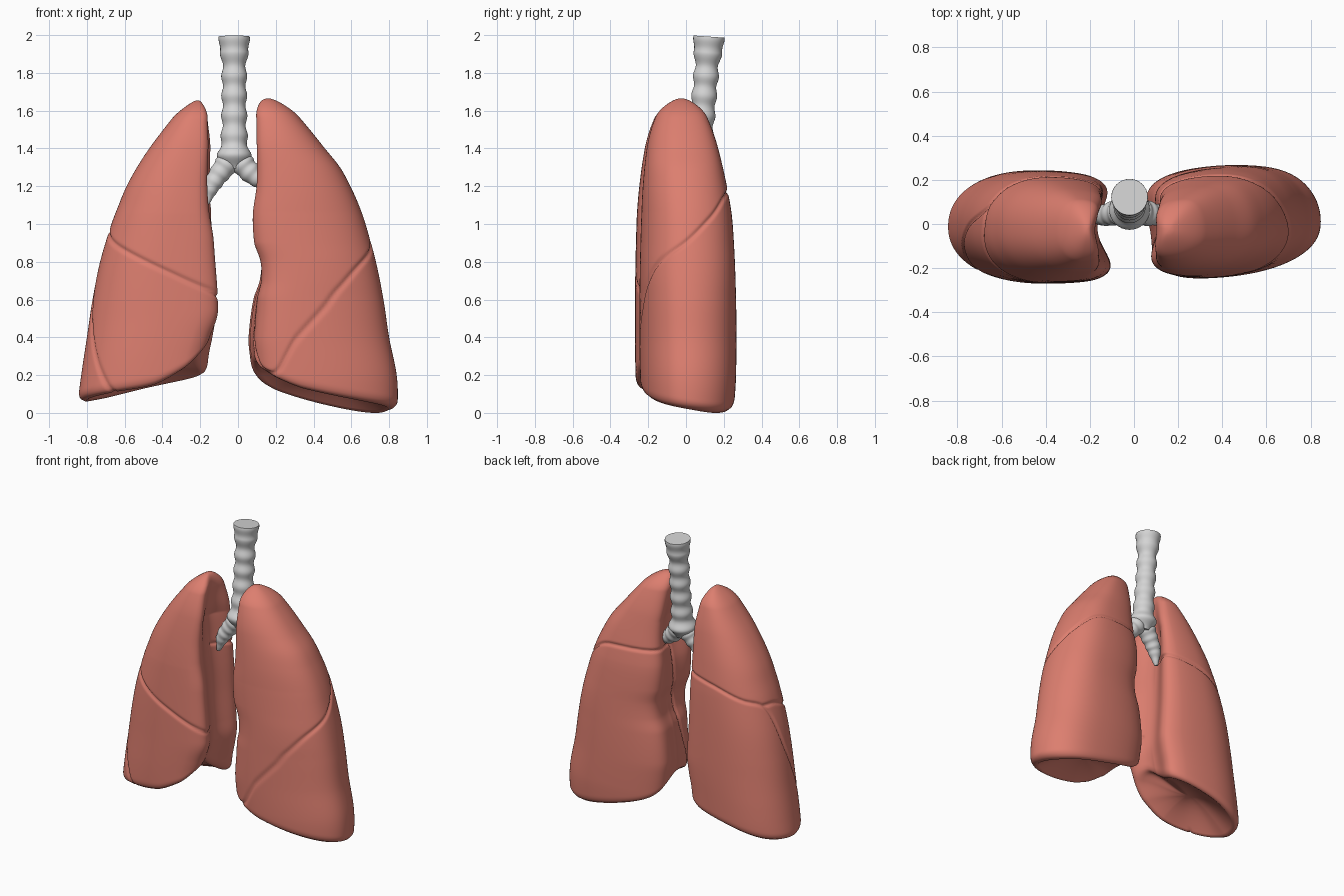
import bpy, bmesh, math
from mathutils import Vector

if "Cube" in bpy.data.objects:
    bpy.data.objects.remove(bpy.data.objects["Cube"])


def material(name, rgb):
    m = bpy.data.materials.new(name)
    m.diffuse_color = (*rgb, 1)
    m.use_nodes = True
    m.node_tree.nodes["Principled BSDF"].inputs["Base Color"].default_value = m.diffuse_color
    return m


PINK = material("lung pink", (0.72, 0.21, 0.16))
GREY = material("airway grey", (0.66, 0.66, 0.66))


def curve(keys, x):
    """Smooth interpolation through rows of (position, value)."""
    if x <= keys[0][0]:
        return keys[0][1]
    if x >= keys[-1][0]:
        return keys[-1][1]
    i = max(k for k in range(len(keys) - 1) if keys[k][0] <= x)

    def slope(k):
        a, b = keys[max(k - 1, 0)], keys[min(k + 1, len(keys) - 1)]
        return (b[1] - a[1]) / (b[0] - a[0])
    (x0, y0), (x1, y1) = keys[i], keys[i + 1]
    h = x1 - x0
    u = (x - x0) / h
    return (y0 * (1 + 2 * u) * (1 - u) ** 2 + y1 * u * u * (3 - 2 * u)
            + h * slope(i) * u * (1 - u) ** 2 - h * slope(i + 1) * u * u * (1 - u))


def face_outwards(bm):
    bmesh.ops.recalc_face_normals(bm, faces=bm.faces)
    if bm.calc_volume(signed=True) < 0:
        bmesh.ops.reverse_faces(bm, faces=bm.faces)
    bm.normal_update()


def finish(bm, name, mat):
    me = bpy.data.meshes.new(name)
    for f in bm.faces:
        f.smooth = True
    bm.to_mesh(me)
    bm.free()
    me.materials.append(mat)
    ob = bpy.data.objects.new(name, me)
    bpy.context.collection.objects.link(ob)
    return ob


def bridge(bm, rings):
    for r0, r1 in zip(rings, rings[1:]):
        n = len(r0)
        for j in range(n):
            bm.faces.new((r0[j], r0[(j + 1) % n], r1[(j + 1) % n], r1[j]))


def fan(bm, ring, co, flip=False):
    c = bm.verts.new(co)
    n = len(ring)
    for j in range(n):
        a, b = ring[j], ring[(j + 1) % n]
        bm.faces.new((b, a, c) if flip else (a, b, c))


# depth of both lungs by height
FRONT = [(0, -.24), (.2, -.255), (.6, -.258), (1.0, -.25), (1.2, -.238), (1.4, -.213), (1.5, -.188), (1.6, -.148),
         (1.66, -.115)]
BACK = [(0, .24), (.2, .253), (.6, .253), (1.0, .235), (1.2, .207), (1.4, .165), (1.5, .135), (1.6, .095), (1.66, .065)]


def lung(name, side, top, outer, inner, setback, rim, fissures, hollow, shift, skew, square):
    """Angles: 0 lateral, -90 front, 90 back, 180 towards the middle."""
    N, L = 180, 180
    bm = bmesh.new()
    rings, angle = [], {}
    for i in range(L):
        f = 1 - (1 - i / L) ** 1.3
        ring = []
        for j in range(N):
            deg = -180 + 360 * j / N
            c, s = math.cos(math.radians(deg)), math.sin(math.radians(deg))
            zb = curve(rim, deg)
            z = zb + (top - zb) * f
            # superellipse section, squarer on the middle side
            n = 2.2 if c > 0 else 2.2 + square[s > 0] * min(1, -c * 2)
            r = (abs(c) ** n + abs(s) ** n) ** (-1 / n)
            u, v = c * r, s * r
            xo, xi = curve(outer, z), curve(inner, z)
            y0, y1 = curve(FRONT, z), curve(BACK, z)
            # rounded apex and lower rim
            k = 1.0
            q = (z - top + .1) / .1
            if q > 0:
                k = math.sqrt(max(0, 1 - q * q))
            q = (.05 - (z - zb)) / .05
            if q > 0:
                k *= 1 - .1 * (1 - math.sqrt(max(0, 1 - q * q)))
            x = (xo + xi) / 2 + (xo - xi) / 2 * u * k
            x += skew * s * (1 - c * c) * k * (xo - xi)
            if u < 0:
                fade = min(1, (top - z) / .3)
                x -= u * k * hollow * fade * max(0, 1 - v * v) ** 2
                x -= u * k * curve(setback, z) * max(0, -v)
            shift_z = shift * min(1, (top - z) / .6)
            y = (y0 + y1) / 2 + (y1 - y0) / 2 * v * k + shift_z
            vert = bm.verts.new((x * side, y, z))
            angle[vert] = deg
            ring.append(vert)
        rings.append(ring)
    xt = (curve(outer, top) + curve(inner, top)) / 2
    fan(bm, rings[-1], (xt * side, (FRONT[-1][1] + BACK[-1][1]) / 2, top))
    # domed underside
    base = rings[0]
    mid = sum((v.co for v in base), Vector()) / N
    caps = [base]
    for s in (.94, .85, .75, .62, .48, .34, .2, .08):
        up = Vector((0, 0, .08 * (1 - s * s)))
        flat = s * s * (2 - s)
        ring = []
        for v in base:
            d = v.co - mid
            ring.append(bm.verts.new(mid + Vector((d.x * s, d.y * s, d.z * flat)) + up))
        caps.append(ring)
    fan(bm, caps[-1], mid + Vector((0, 0, .08)), True)
    bridge(bm, rings)
    bridge(bm, [list(reversed(r)) for r in caps])
    face_outwards(bm)
    # grooves between the lobes
    moves = []
    for v, deg in angle.items():
        d = 0
        for line in fissures:
            if not line[0][0] <= deg <= line[-1][0]:
                continue
            zf = curve(line, deg)
            slope = (curve(line, deg + 1) - curve(line, deg - 1)) / (2 * math.radians(1) * .36)
            dist = (v.co.z - zf) / math.sqrt(1 + slope * slope)
            if abs(dist) < .06:
                d = max(d, .012 * math.exp(-(dist / .01) ** 2))
        if d:
            moves.append((v, v.normal * d))
    for v, m in moves:
        v.co -= m
    return finish(bm, name, PINK)


lung("left_lung", 1, 1.665,
     outer=[(0, .83), (.05, .845), (.2, .84), (.4, .80), (.6, .77), (.8, .73), (1.0, .675), (1.1, .64), (1.2, .595),
            (1.3, .54), (1.4, .46), (1.5, .38), (1.6, .295), (1.66, .24)],
     inner=[(.1, .0), (.3, -.03), (.4, -.037), (.6, -.01), (.7, .025), (.8, .035), (.9, .015), (1.05, .01), (1.2, .035),
            (1.4, .05), (1.55, .07), (1.66, .08)],
     setback=[(.2, .08), (.5, .09), (.7, .05), (.9, 0)],
     rim=[(-180, .26), (-150, .25), (-125, .2), (-90, .13), (-45, .06), (0, .02), (45, .0), (90, .035), (130, .12),
          (160, .22), (180, .26)],
     fissures=[[(-180, 1.17), (-172, .9), (-162, .6), (-150, .4), (-135, .25), (-120, .21), (-110, .23), (-100, .30),
                (-90, .38), (-70, .55), (-60, .65), (-45, .755), (-30, .82), (0, .91), (30, 1.03), (60, 1.14), (90, 1.17),
                (180, 1.17)]],
     hollow=.10, shift=.012, skew=.1, square=(.15, .15))

lung("right_lung", -1, 1.655,
     outer=[(0, .84), (.07, .845), (.2, .83), (.4, .80), (.6, .77), (.8, .73), (1.0, .67), (1.1, .632), (1.2, .59),
            (1.3, .535), (1.4, .47), (1.5, .395), (1.6, .315), (1.66, .26)],
     inner=[(.1, .08), (.3, .06), (.4, .04), (.5, .025), (.6, .03), (.8, .045), (1.0, .055), (1.2, .07), (1.4, .085),
            (1.55, .13), (1.66, .165)],
     setback=[(.2, .1), (.4, .06), (.55, .01), (.9, .015), (1.1, .05), (1.4, .04), (1.6, 0)],
     rim=[(-180, .3), (-160, .36), (-140, .33), (-120, .23), (-90, .15), (-55, .11), (-25, .08), (0, .06), (45, .075),
          (90, .135), (130, .19), (155, .23), (180, .3)],
     fissures=[[(-57, .1), (-40, .25), (-20, .45), (0, .68), (15, .9), (25, .97), (50, 1.01), (90, 1.08), (180, 1.15)],
               [(-165, .6), (-140, .62), (-90, .75), (-45, .87), (0, .96), (25, .97)]],
     hollow=.14, shift=-.012, skew=.02, square=(.9, .4))


def tube(name, path, radii, steps, ripple, pitch, n=32):
    """Ribbed pipe along a path, closed at both ends."""
    bm = bmesh.new()
    m = len(path) - 1
    axes = [[(i, p[a]) for i, p in enumerate(path)] for a in range(3)]
    rad = list(enumerate(radii))

    def at(t):
        return Vector([curve(axes[a], t) for a in range(3)])
    rings, run, last = [], 0, at(0)
    for i in range(steps + 1):
        t = m * i / steps
        p = at(t)
        run += (p - last).length
        last = p
        d = (at(min(t + .05, m)) - at(max(t - .05, 0))).normalized()
        e1 = d.cross(Vector((0, 1, 0))).normalized()
        e2 = d.cross(e1)
        r = curve(rad, t) * (1 + ripple * math.cos(2 * math.pi * run / pitch))
        rings.append([bm.verts.new(p + r * (e1 * math.cos(a) + e2 * math.sin(a)))
                      for a in (2 * math.pi * j / n for j in range(n))])
    bridge(bm, rings)
    fan(bm, rings[0], at(0), True)
    fan(bm, rings[-1], at(m))
    face_outwards(bm)
    ob = finish(bm, name, GREY)
    bpy.context.view_layer.objects.active = ob
    ob.select_set(True)
    bpy.ops.object.shade_smooth_by_angle(angle=math.radians(60))
    ob.select_set(False)


# windpipe with flared top
tube("windpipe", [(-.02, .122, 1.992), (-.02, .119, 1.95), (-.02, .116, 1.91), (-.02, .112, 1.86), (-.02, .103, 1.75),
                  (-.02, .091, 1.62), (-.02, .074, 1.45), (-.02, .064, 1.35), (-.02, .06, 1.29)],
     [.076, .083, .074, .064, .064, .064, .068, .085, .05], 140, .08, .105)
# two main branches
tube("right_branch", [(-.02, .065, 1.41), (-.06, .055, 1.32), (-.11, .045, 1.25), (-.145, .035, 1.19), (-.17, .025, 1.1)],
     [.06, .06, .051, .042, .012], 70, .04, .055)
tube("left_branch", [(-.02, .065, 1.41), (.025, .055, 1.32), (.08, .045, 1.26), (.15, .035, 1.21)],
     [.06, .06, .053, .035], 60, .04, .055)
